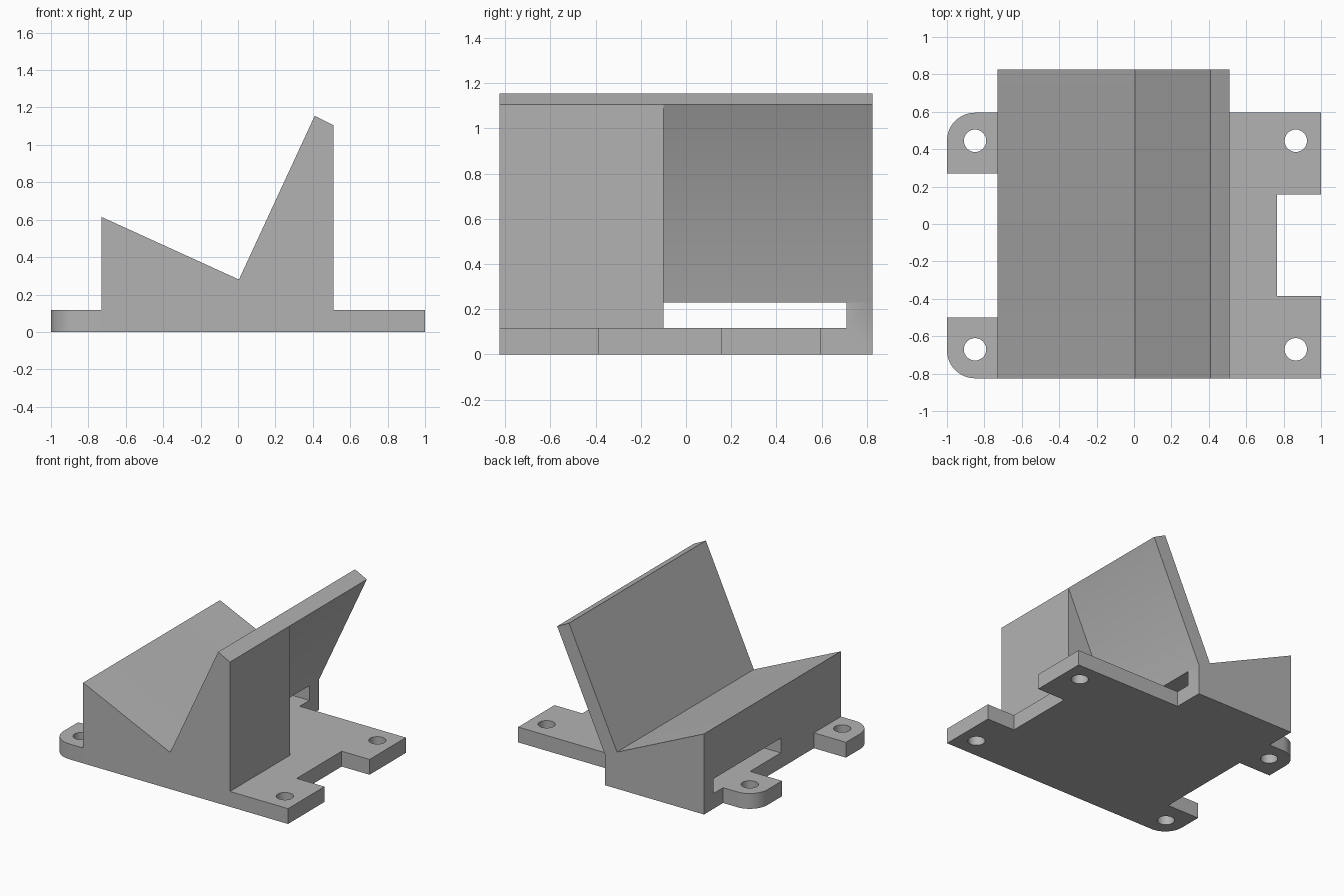
import bpy, bmesh
from math import cos, sin, pi, radians
from mathutils import Vector

cube = bpy.data.objects.get("Cube")
if cube:
    bpy.data.objects.remove(cube, do_unlink=True)

grey = bpy.data.materials.new("plain grey")
grey.use_nodes = True
grey.diffuse_color = (0.45, 0.45, 0.45, 1)
grey.node_tree.nodes["Principled BSDF"].inputs["Base Color"].default_value = grey.diffuse_color


def prism(name, outline, axis, start, end):
    """Extrude a closed outline along y (points are x, z) or z (points are x, y)."""
    bm = bmesh.new()
    place = (lambda a, b: (a, start, b)) if axis == "y" else (lambda a, b: (a, b, start))
    face = bm.faces.new([bm.verts.new(place(a, b)) for a, b in outline])
    moved = bmesh.ops.extrude_face_region(bm, geom=[face])["geom"]
    step = Vector((0, end - start, 0) if axis == "y" else (0, 0, end - start))
    bmesh.ops.translate(bm, vec=step, verts=[v for v in moved if isinstance(v, bmesh.types.BMVert)])
    bmesh.ops.recalc_face_normals(bm, faces=bm.faces)
    mesh = bpy.data.meshes.new(name)
    bm.to_mesh(mesh)
    bm.free()
    mesh.materials.append(grey)
    obj = bpy.data.objects.new(name, mesh)
    bpy.context.collection.objects.link(obj)
    return obj


def arc(cx, cy, radius, a0, a1, steps):
    angles = [radians(a0 + (a1 - a0) * i / steps) for i in range(steps + 1)]
    return [(cx + radius * cos(a), cy + radius * sin(a)) for a in angles]


def combine(target, other, operation):
    """Apply a boolean and discard the second object."""
    bpy.context.view_layer.objects.active = target
    mod = target.modifiers.new("combine", "BOOLEAN")
    mod.operation, mod.solver, mod.object = operation, "EXACT", other
    bpy.ops.object.modifier_apply(modifier=mod.name)
    bpy.data.objects.remove(other, do_unlink=True)


left, right, depth, split = -0.73, 0.51, 0.825, -0.1
thick, plate_back = 0.117, 0.595

# V-shaped cradle: solid front section, undercut rear section
cradle_top = [(right, 1.105), (0.41, 1.155), (0.005, 0.28), (left, 0.615)]
front = prism("front_block", [(left, 0), (right, 0)] + cradle_top, "y", -depth, split)
cradle = prism("cradle_bracket", [(left, 0), (0.105, 0), (0.105, 0.23)] + cradle_top,
               "y", split, depth)

# Cross slot through the rear section
slot = prism("slot_cutter", [(-0.9, thick), (0.3, thick), (0.3, 0.229), (-0.9, 0.229)],
             "y", split - 0.1, 0.71)
combine(cradle, slot, "DIFFERENCE")
combine(cradle, front, "UNION")

# Mounting plate with rounded tabs on one side and a notch on the other
r = 0.15
outline = [(1, -depth), (1, -0.385), (0.765, -0.385), (0.765, 0.158), (1, 0.158), (1, plate_back)]
outline += arc(-1 + r, plate_back - r, r, 90, 180, 12)
outline += [(-1, 0.27), (left, 0.27), (left, -0.5), (-1, -0.5)]
outline += arc(-1 + r, -depth + r, r, 180, 270, 12)
plate = prism("mounting_plate", outline, "z", 0, thick)

# Screw holes
for x in (-0.85, 0.865):
    for y in (-0.67, 0.445):
        hole = prism("hole_cutter", arc(x, y, 0.06, 0, 348.75, 31), "z", -0.1, 0.3)
        combine(plate, hole, "DIFFERENCE")
combine(cradle, plate, "UNION")

bpy.ops.object.select_all(action="DESELECT")
cradle.select_set(True)
bpy.context.view_layer.objects.active = cradle
bpy.ops.object.shade_smooth_by_angle(angle=radians(30))
